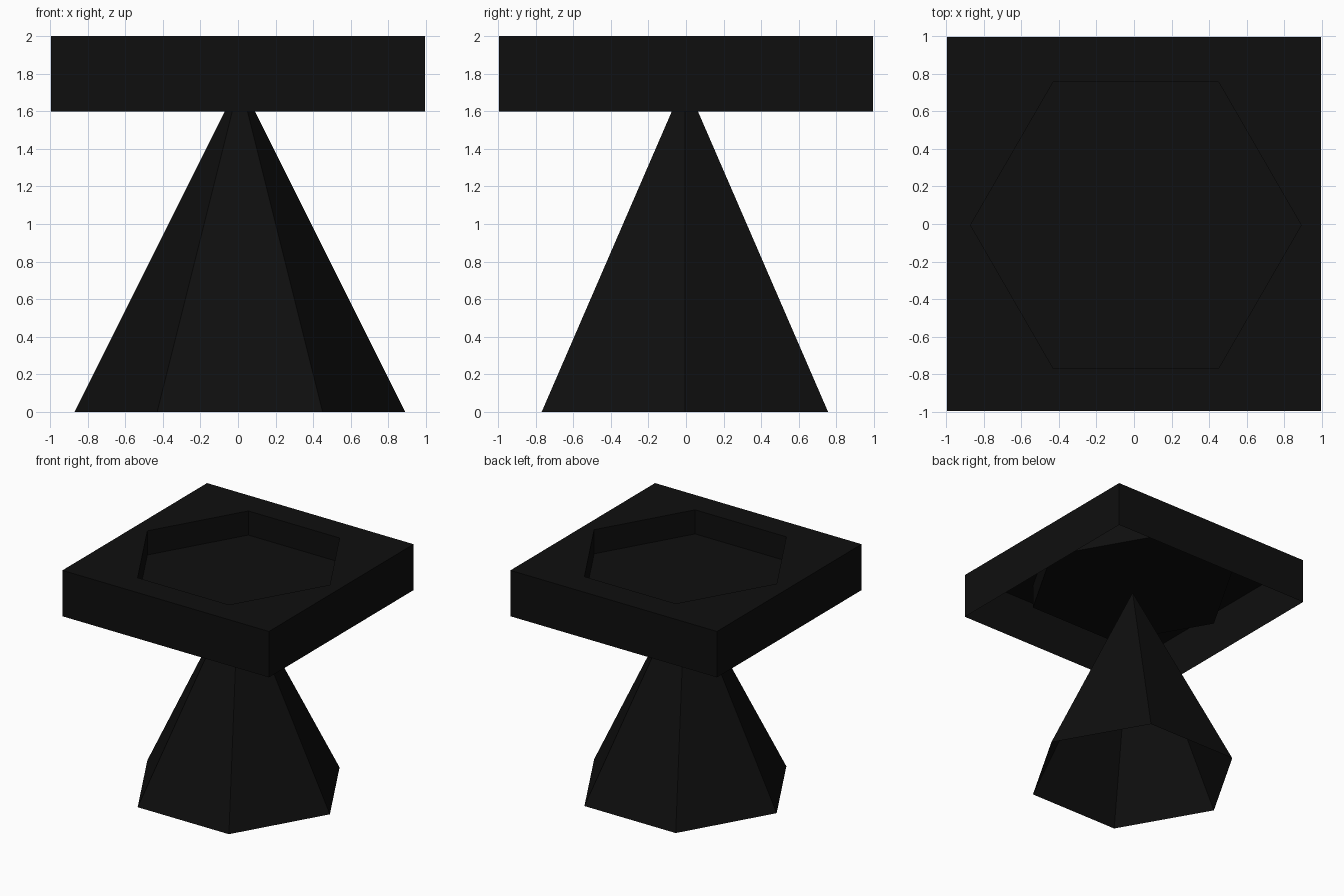
import bpy, bmesh, math
from mathutils import Vector

if "Cube" in bpy.data.objects:
    bpy.data.objects.remove(bpy.data.objects["Cube"])

CX, CY, R = 0.01, -0.006, 0.88      # shared hexagon centre and radius
HALF, Z0, Z1, FLOOR, APEX = 0.996, 1.60, 2.0, 1.79, 1.76

black = bpy.data.materials.new("black")
black.diffuse_color = (0.0045, 0.0045, 0.0045, 1)
black.use_nodes = True
black.node_tree.nodes["Principled BSDF"].inputs["Base Color"].default_value = black.diffuse_color


def hexagon(bm, z):
    return [bm.verts.new((CX + R * math.cos(math.radians(60 * i)),
                          CY + R * math.sin(math.radians(60 * i)), z)) for i in range(6)]


def square(bm, z):
    return [bm.verts.new((sx * HALF, sy * HALF, z))
            for sx, sy in ((-1, -1), (1, -1), (1, 1), (-1, 1))]


def walls(bm, low, high, inward=False):
    n = len(low)
    for i in range(n):
        j = (i + 1) % n
        f = bm.faces.new((low[i], low[j], high[j], high[i]))
        if inward:
            f.normal_flip()


def finish(bm, name):
    mesh = bpy.data.meshes.new(name)
    bm.to_mesh(mesh)
    bm.free()
    mesh.materials.append(black)
    bpy.context.collection.objects.link(bpy.data.objects.new(name, mesh))


# pedestal: hexagonal pyramid, open underneath
bm = bmesh.new()
ring = hexagon(bm, 0)
tip = bm.verts.new((CX, CY, APEX))
for i in range(6):
    bm.faces.new((ring[i], ring[(i + 1) % 6], tip))
finish(bm, "pedestal")

# slab: square shell, open underneath, with a hexagonal basin sunk in the top
bm = bmesh.new()
outer = square(bm, Z1)
walls(bm, square(bm, Z0), outer)
rim, base = hexagon(bm, Z1), hexagon(bm, FLOOR)
walls(bm, base, rim, inward=True)
bm.faces.new(base)
edges = [bm.edges.get((loop[i], loop[(i + 1) % len(loop)]))
         for loop in (outer, rim) for i in range(len(loop))]
top = bmesh.ops.triangle_fill(bm, edges=edges, use_beauty=True, normal=Vector((0, 0, 1)))
for f in top["geom"]:
    if isinstance(f, bmesh.types.BMFace):
        f.normal_update()
        if f.normal.z < 0:
            f.normal_flip()
finish(bm, "slab_with_basin")
